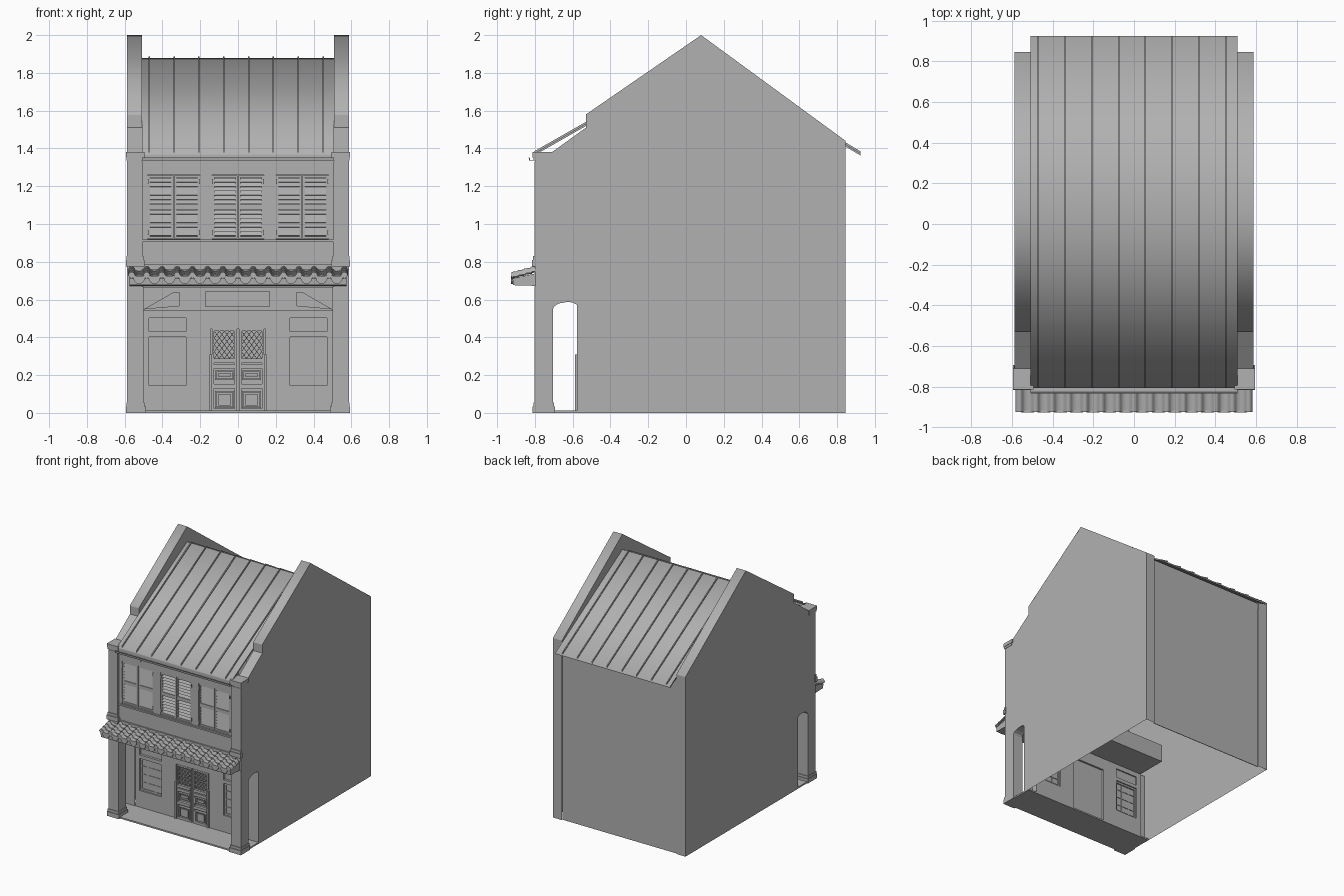
import bpy, bmesh, math

stone = bpy.data.materials.new("plain_grey")
stone.diffuse_color = (0.44, 0.44, 0.44, 1)


def finish(name, bm, smooth=0, normals=True):
    if normals:
        bmesh.ops.recalc_face_normals(bm, faces=bm.faces)
    me = bpy.data.meshes.new(name)
    bm.to_mesh(me)
    bm.free()
    if smooth:
        me.shade_smooth()
        me.set_sharp_from_angle(angle=math.radians(smooth))
    me.materials.append(stone)
    ob = bpy.data.objects.new(name, me)
    bpy.context.collection.objects.link(ob)
    return ob


def add_prism(bm, pts, axis, a, b):
    """Closed outline extruded along x (outline in y,z) or y (outline in x,z)."""
    put = (lambda p, t: (t, p[0], p[1])) if axis == 'x' else (lambda p, t: (p[0], t, p[1]))
    lo = [bm.verts.new(put(p, a)) for p in pts]
    hi = [bm.verts.new(put(p, b)) for p in pts]
    bm.faces.new(lo)
    bm.faces.new(hi[::-1])
    n = len(pts)
    for i in range(n):
        j = (i + 1) % n
        bm.faces.new((lo[j], lo[i], hi[i], hi[j]))


def add_box(bm, x0, x1, y0, y1, z0, z1):
    add_prism(bm, [(y0, z0), (y1, z0), (y1, z1), (y0, z1)], 'x', x0, x1)


def boxes(name, items, mirror=False):
    bm = bmesh.new()
    for x0, x1, y0, y1, z0, z1 in items:
        add_box(bm, x0, x1, y0, y1, z0, z1)
        if mirror:
            add_box(bm, -x1, -x0, y0, y1, z0, z1)
    return finish(name, bm)


def ring(x0, x1, y0, y1, z0, z1, w):
    """Four boxes forming a rectangular frame in the facade plane."""
    return [(x0, x0 + w, y0, y1, z0, z1), (x1 - w, x1, y0, y1, z0, z1),
            (x0 + w, x1 - w, y0, y1, z0, z0 + w), (x0 + w, x1 - w, y0, y1, z1 - w, z1)]


def band(line, lo, hi):
    return [(y, z + lo) for y, z in line] + [(y, z + hi) for y, z in line[::-1]]


# Party walls: outer shell open below and inside, inner gable face, smooth coping
arch = [(-0.705, 0.55), (-0.695, 0.567), (-0.67, 0.58), (-0.63, 0.587), (-0.60, 0.585), (-0.578, 0.573)]
gable = [(-0.53, 1.577), (0.08, 1.997), (0.845, 1.437)]
wall = [(-0.80, 0), (-0.705, 0)] + arch + [(-0.578, 0), (0.845, 0)] + gable[::-1] + [
        (-0.53, 1.51), (-0.71, 1.38), (-0.80, 1.38)]
inner = [(-0.80, 1.33), (0.08, 1.8), (0.845, 1.36)] + gable[::-1] + [
         (-0.53, 1.51), (-0.71, 1.38), (-0.80, 1.38)]
over_arch = arch + [(-0.578, 0.67), (-0.705, 0.67)]
for s, side in ((-1, "left"), (1, "right")):
    bm = bmesh.new()
    add_prism(bm, wall, 'x', s * 0.587, s * 0.507)
    bmesh.ops.recalc_face_normals(bm, faces=bm.faces)
    drop = [f for f in bm.faces if abs(f.calc_center_median().x) < 0.52
            or (f.calc_center_median().z < 0.001 and f.calc_center_median().y > 0)]
    bmesh.ops.delete(bm, geom=drop, context='FACES')
    for poly in (inner, over_arch):
        f = bm.faces.new([bm.verts.new((s * 0.507, y, z)) for y, z in poly])
        f.normal_update()
        if f.normal.x * s > 0:
            f.normal_flip()
    finish(side + "_party_wall", bm, normals=False)
    bm = bmesh.new()
    add_prism(bm, band(gable, -0.002, 0.003), 'x', s * 0.507, s * 0.5872)
    finish(side + "_gable_coping", bm, 75)

# Rear wall, porch floor, porch ceiling, slab over the shop
boxes("rear_wall", [(-0.508, 0.508, 0.832, 0.837, 0, 1.41)])
boxes("porch_floor", [(-0.586, 0.586, -0.798, -0.53, 0, 0.012)])
boxes("porch_ceiling", [(-0.508, 0.508, -0.78, -0.28, 0.66, 0.68)])
boxes("inner_slab", [(-0.508, 0.508, -0.574, -0.28, 0.54, 0.546)])

# Main roof sheet (softly shaded over the ridge) and standing seams
slope = [(-0.805, 1.362), (0.08, 1.866), (0.925, 1.362)]
bm = bmesh.new()
add_prism(bm, band(slope, 0, 0.012), 'x', -0.508, 0.508)
finish("roof_sheet", bm, 75)
bm = bmesh.new()
for i in range(8):
    x = -0.47 + i * 0.1315
    add_prism(bm, band(slope, 0.008, 0.022), 'x', x - 0.004, x + 0.004)
finish("roof_seams", bm, 75)

# Column bases, shafts, capitals
boxes("column_mouldings", [
    (0.488, 0.594, -0.812, -0.694, 0, 0.035), (0.494, 0.591, -0.807, -0.699, 0.035, 0.055),
    (0.500, 0.587, -0.802, -0.704, 0.055, 0.67),
    (0.495, 0.594, -0.815, -0.79, 0.775, 0.81), (0.500, 0.590, -0.810, -0.79, 0.81, 0.83),
    (0.506, 0.587, -0.803, -0.76, 0.83, 1.33),
    (0.500, 0.590, -0.807, -0.72, 1.335, 1.352), (0.495, 0.594, -0.813, -0.71, 1.352, 1.38)],
    mirror=True)

# Upper facade: parapet, lintel, piers, mouldings
boxes("upper_facade", [(-0.508, 0.508, -0.785, -0.74, 0.66, 0.92),
                       (-0.508, 0.508, -0.785, -0.74, 1.26, 1.35),
                       (-0.48, 0.48, -0.755, -0.74, 0.92, 1.26)])
boxes("facade_piers", [(0.138, 0.20, -0.785, -0.74, 0.92, 1.26),
                       (0.478, 0.508, -0.785, -0.74, 0.92, 1.26)], mirror=True)
boxes("facade_mouldings", [(-0.508, 0.508, -0.797, -0.78, 0.905, 0.917),
                           (-0.508, 0.508, -0.797, -0.78, 1.335, 1.35),
                           (-0.508, 0.508, -0.803, -0.78, 1.35, 1.362),
                           (-0.508, 0.508, -0.795, -0.78, 0.76, 0.785),
                           (-0.17, 0.17, -0.79, -0.78, 1.30, 1.33)])
boxes("lintel_side_panels", [(0.31, 0.50, -0.79, -0.78, 1.30, 1.33)], mirror=True)
bm = bmesh.new()
add_prism(bm, [(-0.805, 1.335), (-0.83, 1.335), (-0.833, 1.352), (-0.828, 1.352),
               (-0.825, 1.34), (-0.805, 1.34)], 'x', -0.508, 0.508)
finish("gutter", bm)

# Louvred shutters: closed side bays, open-louvred centre bay
frames, bm = [], bmesh.new()
for c, half, d in ((-0.34, 0.138, 0.004), (0, 0.137, 0.012), (0.34, 0.138, 0.004)):
    for x0, x1 in ((c - half, c - 0.002), (c + 0.002, c + half)):
        frames += ring(x0, x1, -0.778, -0.762, 0.923, 1.257, 0.012)
        frames.append((x0 + 0.012, x1 - 0.012, -0.778, -0.762, 1.076, 1.104))
        for base in (0.938, 1.107):
            for k in range(6):
                z = base + k * 0.023
                add_prism(bm, [(-0.778, z), (-0.774, z - 0.002), (-0.774 + d, z + 0.018),
                               (-0.778 + d, z + 0.021)], 'x', x0 + 0.011, x1 - 0.011)
    for hx in (c - half, c + half):
        for hz in (0.955, 1.225):
            frames.append((hx - 0.004, hx + 0.004, -0.788, -0.775, hz - 0.012, hz + 0.012))
finish("shutter_louvres", bm)
boxes("shutter_frames", frames)

# Pent roof: solid core, stepped tile courses with narrow rolls, scalloped eave
bm = bmesh.new()
add_prism(bm, [(-0.78, 0.672), (-0.915, 0.676), (-0.918, 0.712), (-0.78, 0.742)],
          'x', -0.575, 0.575)
finish("pent_roof_core", bm)
pitch, count, r0 = 0.0805, 15, 0.017
bm = bmesh.new()
for r in range(4):
    ya = -0.925 + r * 0.034
    yb, za = ya + 0.042, 0.728 + r * 0.009
    zb, prev = za + 0.005, None
    for i in range(count * 12 - 3):
        x = -0.583 + i * 1.166 / (count * 12 - 4)
        u = abs(((x / pitch + 0.5) % 1 - 0.5) * pitch)
        h = math.sqrt(1 - (u / r0) ** 2) * 0.018 if u < r0 else \
            -0.008 * math.cos((u - pitch / 2) / (pitch / 2 - r0) * math.pi / 2)
        cur = [bm.verts.new(p) for p in ((x, ya, za + h - 0.007), (x, ya, za + h),
                                         (x, yb, zb + h), (x, yb, zb + h - 0.007))]
        if prev:
            for k in range(4):
                bm.faces.new((prev[k], prev[(k + 1) % 4], cur[(k + 1) % 4], cur[k]))
        prev = cur
finish("pent_roof_tiles", bm, 50)
bm = bmesh.new()
for i in range(count - 1):
    cx = (i - (count - 2) / 2) * pitch
    add_prism(bm, [(cx + 0.032 * math.cos(t), 0.724 - 0.042 * math.sin(t))
                   for t in (math.pi * k / 10 for k in range(11))], 'y', -0.926, -0.917)
for i in range(count):
    cx = (i - (count - 1) / 2) * pitch
    add_prism(bm, [(cx + 0.016 * math.cos(t), 0.728 + 0.016 * math.sin(t))
                   for t in (math.tau * k / 12 for k in range(12))], 'y', -0.924, -0.914)
finish("eave_tile_ends", bm)

# Ground floor wall around door, windows and vents, up to the slab
Y0, Y1 = -0.575, -0.53
boxes("shopfront_wall", [(0.145, 0.275, Y0, Y1, 0, 0.545), (0.47, 0.508, Y0, Y1, 0, 0.545),
                         (0.275, 0.47, Y0, Y1, 0, 0.145), (0.275, 0.47, Y0, Y1, 0.402, 0.43),
                         (0.275, 0.47, Y0, Y1, 0.502, 0.545), (0, 0.145, Y0, Y1, 0.445, 0.545)],
      mirror=True)
boxes("vent_panels", [(0.275, 0.47, -0.556, -0.54, 0.43, 0.502)], mirror=True)

# Recess above the shopfront: back panel, sign board, sloping corner boards
boxes("recess_back", [(-0.508, 0.508, -0.29, -0.28, 0.545, 0.66)])
boxes("sign_board", [(-0.175, 0.17, -0.315, -0.29, 0.562, 0.642)])
bm = bmesh.new()
for s in (-1, 1):
    add_prism(bm, [(s * 0.5, 0.548), (s * 0.34, 0.64), (s * 0.31, 0.64), (s * 0.31, 0.565)],
              'y', -0.312, -0.29)
finish("corner_boards", bm)

# Ground floor windows with thin glazing bars
bars = ring(0.272, 0.473, -0.562, -0.54, 0.145, 0.402, 0.014)
bars += [(0.275 + 0.065 * k - 0.003, 0.275 + 0.065 * k + 0.003, -0.560, -0.546, 0.15, 0.40)
         for k in (1, 2)]
bars += [(0.28, 0.46, -0.560, -0.546, 0.145 + 0.257 * k / 4 - 0.003,
          0.145 + 0.257 * k / 4 + 0.003) for k in (1, 2, 3)]
boxes("window_bars", bars, mirror=True)
boxes("window_panes", [(0.275, 0.47, -0.556, -0.550, 0.145, 0.402)], mirror=True)

# Double door: backing, leaf frames, raised panels, low outer posts
door = ring(0.006, 0.138, -0.578, -0.55, 0.012, 0.445, 0.012)
for z0, z1 in ((0.025, 0.115), (0.175, 0.225)):
    door += ring(0.022, 0.122, -0.582, -0.56, z0, z1, 0.008)
    door.append((0.04, 0.104, -0.578, -0.56, z0 + 0.015, z1 - 0.015))
door += [(0.016, 0.13, -0.582, -0.56, z, z + 0.022) for z in (0.13, 0.235, 0.265)]
door += [(0.138, 0.15, -0.587, -0.55, 0.012, 0.31)]
boxes("door_frames", door, mirror=True)
boxes("door_backing", [(-0.145, 0.145, -0.556, -0.545, 0.012, 0.445)])

# Diagonal lattice in the upper door leaves
bm = bmesh.new()
cw, ch, w = 0.108 / 4, 0.145 / 4, 0.004
for s in (-1, 1):
    for i in range(4):
        for j in range(4):
            x0, z0 = 0.018 + i * cw, 0.288 + j * ch
            for a, b in (((x0, z0), (x0 + cw, z0 + ch)), ((x0 + cw, z0), (x0, z0 + ch))):
                add_prism(bm, [(s * (a[0] - w / 2), a[1]), (s * (a[0] + w / 2), a[1]),
                               (s * (b[0] + w / 2), b[1]), (s * (b[0] - w / 2), b[1])],
                          'y', -0.574, -0.564)
finish("door_lattice", bm)
